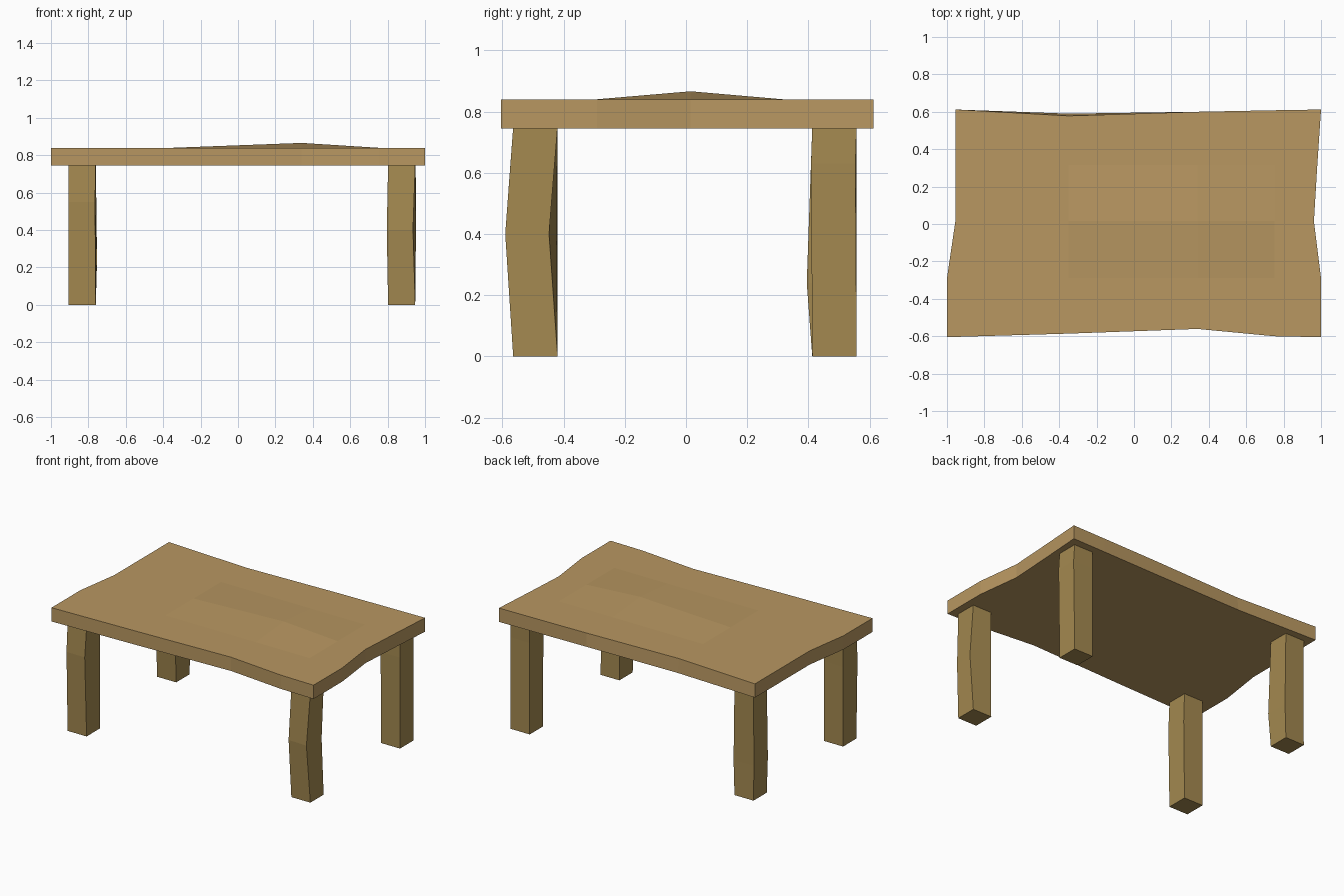
import bpy, bmesh

if "Cube" in bpy.data.objects:
    bpy.data.objects.remove(bpy.data.objects["Cube"])


def material(name, color):
    m = bpy.data.materials.new(name)
    m.diffuse_color = (*color, 1)
    m.use_nodes = True
    m.node_tree.nodes["Principled BSDF"].inputs["Base Color"].default_value = m.diffuse_color
    return m


def finish(name, bm, mat):
    bmesh.ops.recalc_face_normals(bm, faces=bm.faces)
    me = bpy.data.meshes.new(name)
    bm.to_mesh(me)
    bm.free()
    me.materials.append(mat)
    ob = bpy.data.objects.new(name, me)
    bpy.context.collection.objects.link(ob)
    return ob


top_wood = material("top_wood", (0.48, 0.31, 0.12))
leg_wood = material("leg_wood", (0.37, 0.25, 0.08))

# Tabletop: slab with a coarse grid, wobbly edges and one raised point
xs = [-1.0, -0.35, 0.34, 0.75, 1.0]
ys = [-0.605, -0.29, 0.015, 0.315, 0.612]
shift = {
    (0, 2): (0.045, 0), (0, 3): (0.045, 0), (0, 4): (0.045, 0),    # left edge
    (4, 2): (-0.038, 0), (4, 3): (-0.02, 0),                       # right edge
    (1, 0): (0, 0.019), (2, 0): (0, 0.044), (3, 0): (0, 0.005),    # front edge
    (1, 4): (0, -0.034), (2, 4): (0, -0.012), (3, 4): (0, -0.004), # back edge
}
bm = bmesh.new()
layers = []
for z in (0.745, 0.84):
    grid = {}
    for i, x in enumerate(xs):
        for j, y in enumerate(ys):
            dx, dy = shift.get((i, j), (0, 0))
            bump = 0.026 if z > 0.8 and (i, j) == (2, 2) else 0
            if z < 0.8 and (i, j) == (1, 4):
                dy += 0.012
            grid[i, j] = bm.verts.new((x + dx, y + dy, z + bump))
    for i in range(4):
        for j in range(4):
            bm.faces.new([grid[i, j], grid[i + 1, j],
                          grid[i + 1, j + 1], grid[i, j + 1]])
    layers.append(grid)
rim = ([(i, 0) for i in range(4)] + [(4, j) for j in range(4)]
       + [(i, 4) for i in range(4, 0, -1)] + [(0, j) for j in range(4, 0, -1)])
low, high = layers
for a, b in zip(rim, rim[1:] + rim[:1]):
    bm.faces.new([low[a], low[b], high[b], high[a]])
finish("tabletop", bm, top_wood)


# Legs: square posts, each with one slightly warped ring
def leg(name, cx, cy, z_bend, offsets):
    h = 0.0725
    corners = [(-h, -h), (h, -h), (h, h), (-h, h)]
    bm = bmesh.new()
    rings = []
    for z in (0, z_bend, 0.75):
        warp = offsets if z == z_bend else [(0, 0)] * 4
        rings.append([bm.verts.new((cx + x + dx, cy + y + dy, z))
                      for (x, y), (dx, dy) in zip(corners, warp)])
    for a, b in zip(rings, rings[1:]):
        for k in range(4):
            n = (k + 1) % 4
            bm.faces.new([a[k], a[n], b[n], b[k]])
    bm.faces.new(rings[0])
    bm.faces.new(rings[-1])
    finish(name, bm, leg_wood)


leg("front_left_leg", -0.833, -0.492, 0.55,
    [(0, -0.012), (-0.004, -0.015), (0.003, -0.004), (0, 0)])
leg("front_right_leg", 0.875, -0.492, 0.40,
    [(-0.007, -0.02), (-0.012, -0.026), (0.004, -0.028), (0, -0.003)])
leg("back_left_leg", -0.833, 0.485, 0.24,
    [(0.003, -0.016), (0.006, -0.018), (0.007, 0), (0, -0.005)])
leg("back_right_leg", 0.875, 0.485, 0.63,
    [(0, -0.003), (0.005, -0.004), (0.005, -0.004), (0, 0)])
